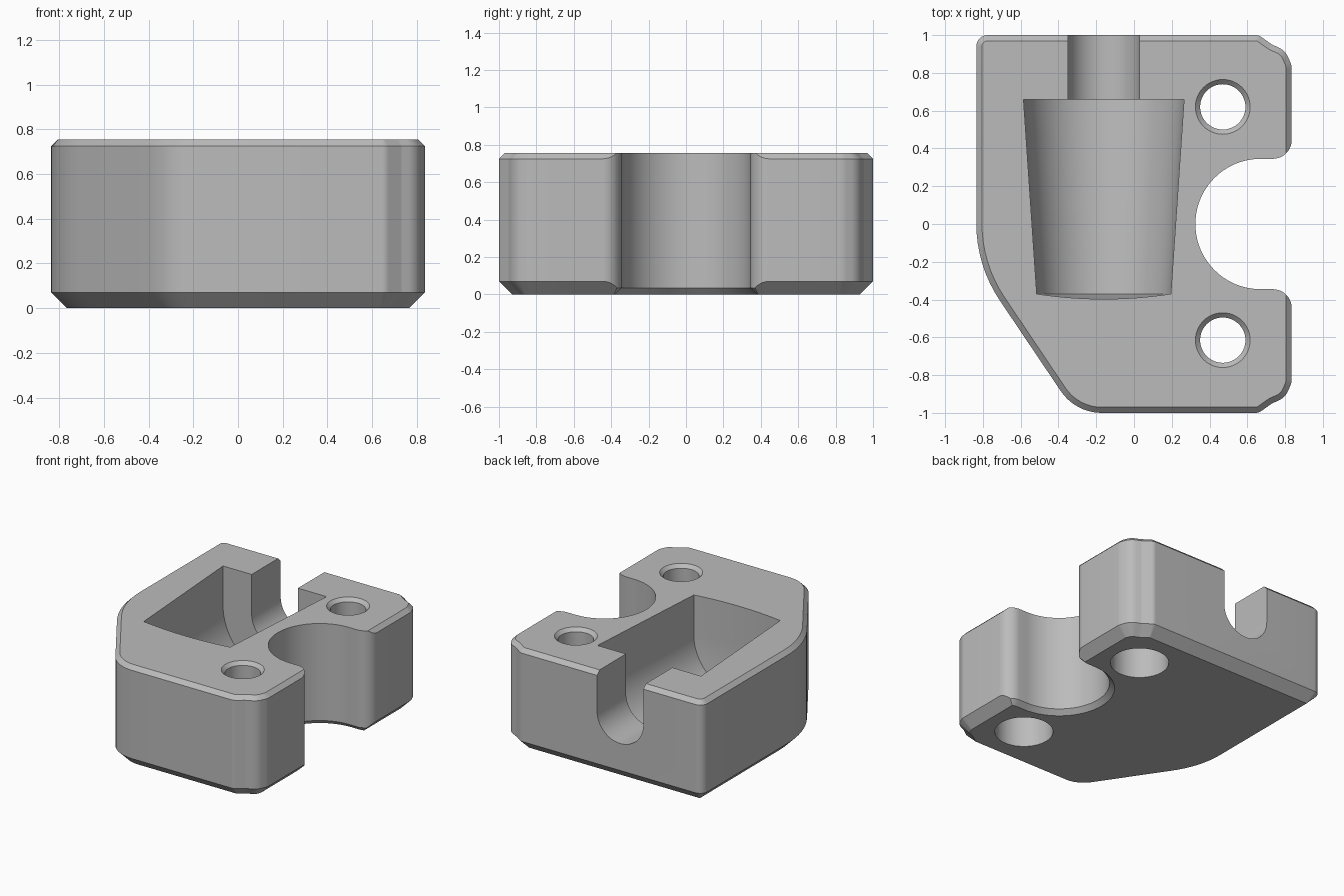
import bpy
import bmesh
import math
from mathutils import Vector

if "Cube" in bpy.data.objects:
    bpy.data.objects.remove(bpy.data.objects["Cube"], do_unlink=True)

HEIGHT = 0.755
AXIS_X, AXIS_Z = -0.16, 0.46   # centre line of the tapered pocket

grey = bpy.data.materials.new("light grey")
grey.use_nodes = True
grey.diffuse_color = (0.5, 0.5, 0.5, 1)
grey.node_tree.nodes["Principled BSDF"].inputs["Base Color"].default_value = (0.5, 0.5, 0.5, 1)


def loft(name, rings):
    """Skin a stack of closed rings and cap both ends."""
    bm = bmesh.new()
    loops = [[bm.verts.new(p) for p in ring] for ring in rings]
    n = len(loops[0])
    for a, b in zip(loops, loops[1:]):
        for i in range(n):
            j = (i + 1) % n
            bm.faces.new((a[i], a[j], b[j], b[i]))
    bm.faces.new(loops[0])
    bm.faces.new(loops[-1])
    bmesh.ops.recalc_face_normals(bm, faces=bm.faces)
    mesh = bpy.data.meshes.new(name)
    bm.to_mesh(mesh)
    bm.free()
    mesh.materials.append(grey)
    obj = bpy.data.objects.new(name, mesh)
    bpy.context.collection.objects.link(obj)
    return obj


def arc(cx, cy, r, start, end, steps):
    angles = [math.radians(start + (end - start) * i / steps) for i in range(steps + 1)]
    return [(cx + r * math.cos(a), cy + r * math.sin(a)) for a in angles]


def rounded(corners, inset, z, steps=8):
    """Counter-clockwise outline moved inward, with every corner filleted."""
    pts = [Vector(c[:2]) for c in corners]
    ring = []
    for i, p in enumerate(pts):
        d1 = (p - pts[i - 1]).normalized()
        d2 = (pts[(i + 1) % len(pts)] - p).normalized()
        n1, n2 = Vector((-d1.y, d1.x)), Vector((-d2.y, d2.x))
        mitre = (n1 + n2) / (1 + n1.dot(n2))
        side = 1 if d1.cross(d2) > 0 else -1
        r = max(corners[i][2] - side * inset, 0.002)
        centre = p + mitre * (inset + side * r)
        for k in range(steps + 1):
            q = centre - n1.lerp(n2, k / steps).normalized() * side * r
            ring.append((q.x, q.y, z))
    return ring


# Block with chamfered top and bottom edges
ear = [(0.835, 0.84, 0.1), (0.80, 0.92, 0.1), (0.73, 0.95, 0.05), (0.66, 1, 0.05)]
outline = ear + [(-0.835, 1, 0.06), (-0.835, -0.22, 0.73), (-0.31, -1, 0.26)]
outline += [(x, -y, r) for x, y, r in reversed(ear)]
body = loft("clamp_block", [rounded(outline, d, z) for d, z in
            ((0.07, 0), (0, 0.07), (0, HEIGHT - 0.03), (0.03, HEIGHT))])


# Round side notch with flared mouth and a small bottom chamfer
def notch_ring(grow, z):
    upper = [(1, 0.445)] + arc(0.735, 0.445, 0.1 - grow, 0, -90, 10)
    upper += arc(0.67, 0, 0.345 + grow, 90, 180, 24)
    lower = [(x, -y) for x, y in reversed(upper[:-1])]
    return [(x, y, z) for x, y in upper + lower]


cutters = [loft("notch_cutter", [notch_ring(g, z) for g, z in
                ((0.045, -0.01), (0, 0.035), (0, 0.9))])]


# Tapered pocket with domed end, open at the top, and its exit groove
def u_ring(y, r):
    half = arc(AXIS_X, AXIS_Z, r, 180, 360, 40)
    section = [(AXIS_X - r, 0.9)] + half + [(AXIS_X + r, 0.9)]
    return [(x, y, z) for x, z in section]


stations = [(1.1, 0.19), (0.66, 0.19), (0.66, 0.425)]
for k in range(11):
    f = max(1 - k / 10, 0.006)
    stations.append((-0.37 - 0.027 * (1 - f * f), 0.355 * f))
cutters.append(loft("pocket_cutter", [u_ring(y, r) for y, r in stations]))

# Screw holes: countersunk at the top, counterbored from below
for y in (0.62, -0.615):
    steps = ((-0.1, 0.2), (0.38, 0.2), (0.38, 0.12), (HEIGHT - 0.025, 0.12),
             (HEIGHT, 0.145), (0.9, 0.145))
    cutters.append(loft("hole_cutter", [
        [(px, py, z) for px, py in arc(0.47, y, r, 0, 352.5, 47)] for z, r in steps]))

bpy.context.view_layer.objects.active = body
for cutter in cutters:
    mod = body.modifiers.new("cut", 'BOOLEAN')
    mod.operation = 'DIFFERENCE'
    mod.solver = 'EXACT'
    mod.object = cutter
    bpy.ops.object.modifier_apply(modifier=mod.name)
    bpy.data.objects.remove(cutter, do_unlink=True)

# Smooth curved walls, crisp edges
bpy.ops.object.select_all(action='DESELECT')
body.select_set(True)
bpy.ops.object.shade_smooth_by_angle(angle=math.radians(25))
